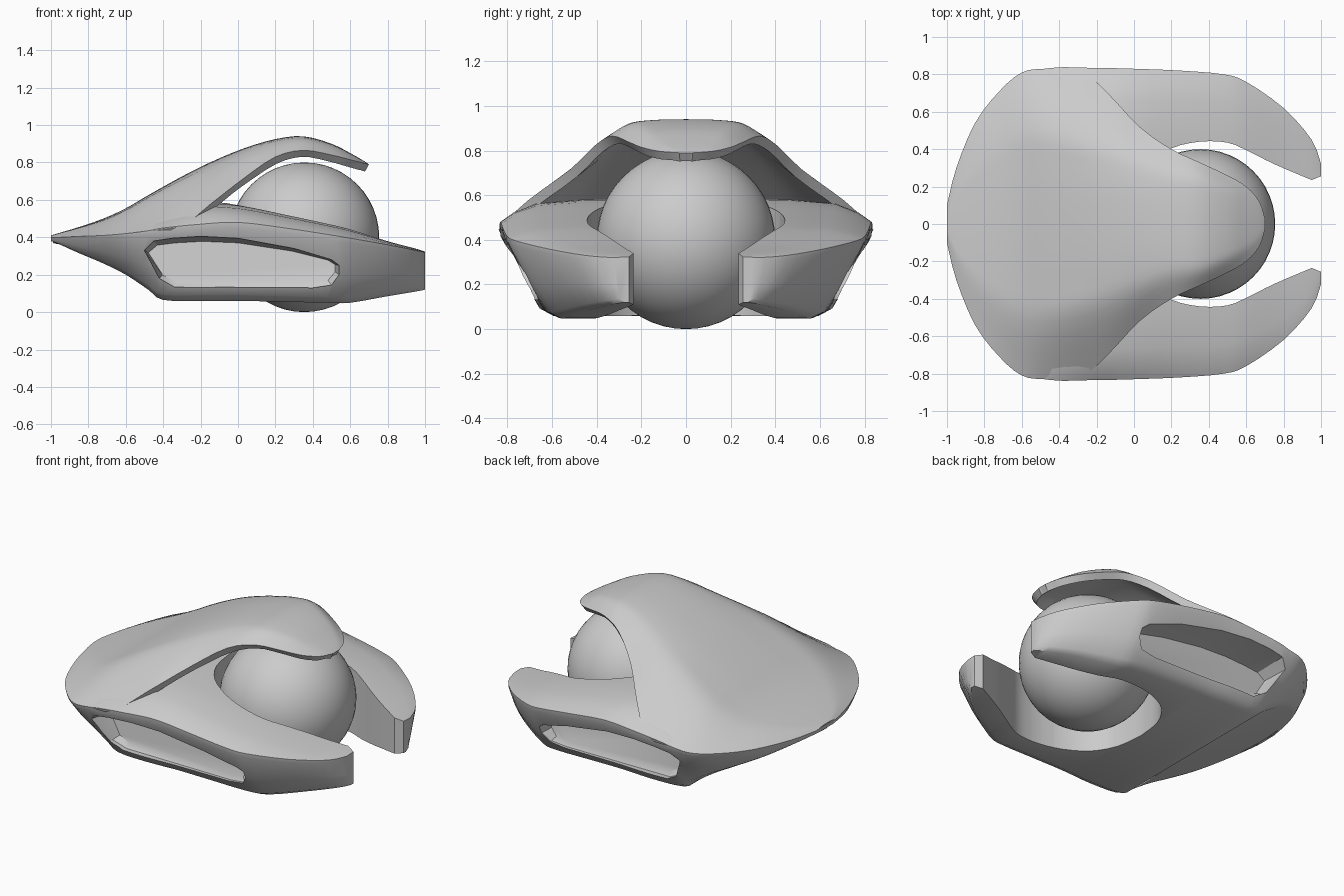
import bpy, bmesh, math

if "Cube" in bpy.data.objects:
    bpy.data.objects.remove(bpy.data.objects["Cube"])


def spline(rows, n):
    """Catmull-Rom resampling of a list of tuples."""
    out = []
    for i in range(len(rows) - 1):
        p0, p1 = rows[max(i - 1, 0)], rows[i]
        p2, p3 = rows[i + 1], rows[min(i + 2, len(rows) - 1)]
        for k in range(n):
            t = k / n
            out.append(tuple(
                b + 0.5 * t * (c - a + t * (2*a - 5*b + 4*c - d + t * (3*(b - c) + d - a)))
                for a, b, c, d in zip(p0, p1, p2, p3)))
    out.append(tuple(rows[-1]))
    return out


def make(name, verts, faces):
    bm = bmesh.new()
    vs = [bm.verts.new(v) for v in verts]
    for f in faces:
        bm.faces.new([vs[i] for i in f])
    bmesh.ops.recalc_face_normals(bm, faces=bm.faces)
    me = bpy.data.meshes.new(name)
    bm.to_mesh(me)
    bm.free()
    ob = bpy.data.objects.new(name, me)
    bpy.context.collection.objects.link(ob)
    return ob


def loft(name, rings, closed):
    n = len(rings[0])
    verts = [v for r in rings for v in r]
    faces = [(i*n + j, i*n + (j+1) % n, (i+1)*n + (j+1) % n, (i+1)*n + j)
             for i in range(len(rings) - 1) for j in range(n if closed else n - 1)]
    if closed:
        faces += [tuple(range(n)), tuple(range(len(verts) - n, len(verts)))]
    return make(name, verts, faces)


def mirrored(half):
    """Half section from the centre line outward, completed on the other side."""
    return [(-y, z) for y, z in reversed(half[1:])] + list(half)


def bake(ob):
    dg = bpy.context.evaluated_depsgraph_get()
    me = bpy.data.meshes.new_from_object(ob.evaluated_get(dg))
    ob.modifiers.clear()
    ob.data = me


def smooth(ob, angle):
    bpy.ops.object.select_all(action='DESELECT')
    ob.select_set(True)
    bpy.context.view_layer.objects.active = ob
    bpy.ops.object.shade_smooth_by_angle(angle=math.radians(angle))


# Hood: x, centre height, shoulder y and z, edge y and z
hood_rows = [
    (-1.0, .41, .05, .408, .10, .40), (-.95, .425, .18, .42, .30, .40),
    (-.85, .455, .33, .445, .54, .405), (-.72, .50, .46, .48, .71, .41),
    (-.60, .555, .52, .53, .81, .42), (-.48, .625, .53, .59, .83, .435),
    (-.30, .725, .50, .675, .83, .46), (-.15, .80, .45, .745, .71, .575),
    (.03, .875, .36, .83, .52, .715), (.20, .925, .28, .90, .40, .83),
    (.35, .94, .25, .92, .33, .865), (.50, .90, .19, .885, .26, .84),
    (.60, .85, .14, .84, .20, .815), (.67, .81, .08, .806, .12, .797),
    (.70, .79, .02, .79, .03, .79)]
rings = []
for x, zt, sy, sz, ey, ez in spline(hood_rows, 3):
    ctrl = mirrored([(0, zt), (sy * .6, zt - (zt - sz) * .2), (sy, sz), (ey, ez)])
    rings.append([(x, y, z) for y, z in spline(ctrl, 4)])
hood = loft("hood", rings, False)
if sum(p.normal.z for p in hood.data.polygons) < 0:
    hood.data.flip_normals()
sol = hood.modifiers.new("thickness", 'SOLIDIFY')
sol.thickness = .045
sol.offset = -1
bake(hood)
smooth(hood, 35)

# Lower body with arms: x, deck height, rim y and z, bottom y and z
body_rows = [
    (-1.0, .40, .10, .40, .08, .38), (-.95, .405, .30, .40, .26, .36),
    (-.85, .415, .54, .405, .45, .315), (-.72, .43, .71, .41, .57, .26),
    (-.60, .455, .81, .42, .62, .20), (-.48, .50, .83, .435, .63, .12),
    (-.40, .53, .835, .45, .63, .065), (-.20, .585, .835, .47, .64, .06),
    (.0, .575, .83, .48, .63, .06), (.25, .525, .82, .45, .62, .055),
    (.48, .475, .80, .415, .61, .05), (.60, .445, .76, .395, .58, .05),
    (.80, .38, .62, .36, .47, .085), (.95, .34, .45, .33, .36, .11),
    (1.0, .325, .32, .32, .30, .12)]
rings = []
for x, zd, w, zr, b, zb in spline(body_rows, 3):
    h = zr - zb
    half = [(0, zd), (w * .55, zd - (zd - zr) * .06), (w * .8, zd - (zd - zr) * .22),
            (w * .93, zr + (zd - zr) * .4), (w, zr), (w * .995, zr - .08 * h),
            (w - (w - b) * .5, zb + .42 * h), (b + (w - b) * .08, zb + .08 * h),
            (b * .93, zb), (0, zb)]
    ring = half + [(-y, z) for y, z in reversed(half[1:-1])]
    rings.append([(x, y, z) for y, z in ring])
body = loft("lower_body", rings, True)

# Ball pocket that opens between the arms, with chamfered inner tips
pocket = spline([(-.05, 0), (-.025, .18), (.06, .32), (.2, .405), (.35, .44), (.5, .435),
                 (.62, .385), (.75, .32), (.95, .235)], 3) + [(1.01, .26), (1.2, .26)]
outline = pocket + [(x, -y) for x, y in reversed(pocket[1:])]
cutters = [loft("pocket_cutter", [[(x, y, z) for x, y in outline] for z in (-.2, 1)], True)]

# Side recesses with a nearly upright floor
recess = [(-.5, .33), (-.45, .38), (-.35, .395), (-.2, .405), (0, .395), (.3, .34),
          (.5, .28), (.54, .25), (.54, .2), (.5, .145), (.4, .13), (-.34, .135), (-.42, .18)]
for s in (-1, 1):
    outer = [(x, s * 1.0, z) for x, z in recess]
    lip = [(x, s * (.565 + z * .6), z) for x, z in recess]
    floor = []
    for x, z in recess:
        xi, zi = .02 + (x - .02) * .96, .27 + (z - .27) * .8
        floor.append((xi, s * (.65 - zi * .12), zi))
    cutters.append(loft("recess_cutter", [outer, lip, floor], True))

for c in cutters:
    c.hide_render = True
    m = body.modifiers.new("cut", 'BOOLEAN')
    m.operation = 'DIFFERENCE'
    m.solver = 'EXACT'
    m.object = c
bake(body)
for c in cutters:
    bpy.data.objects.remove(c)
smooth(body, 32)

# Ball held between the arms
bpy.ops.mesh.primitive_uv_sphere_add(segments=48, ring_count=24, radius=.4,
                                     location=(.355, 0, .4))
ball = bpy.context.object
ball.name = "ball"
smooth(ball, 40)
